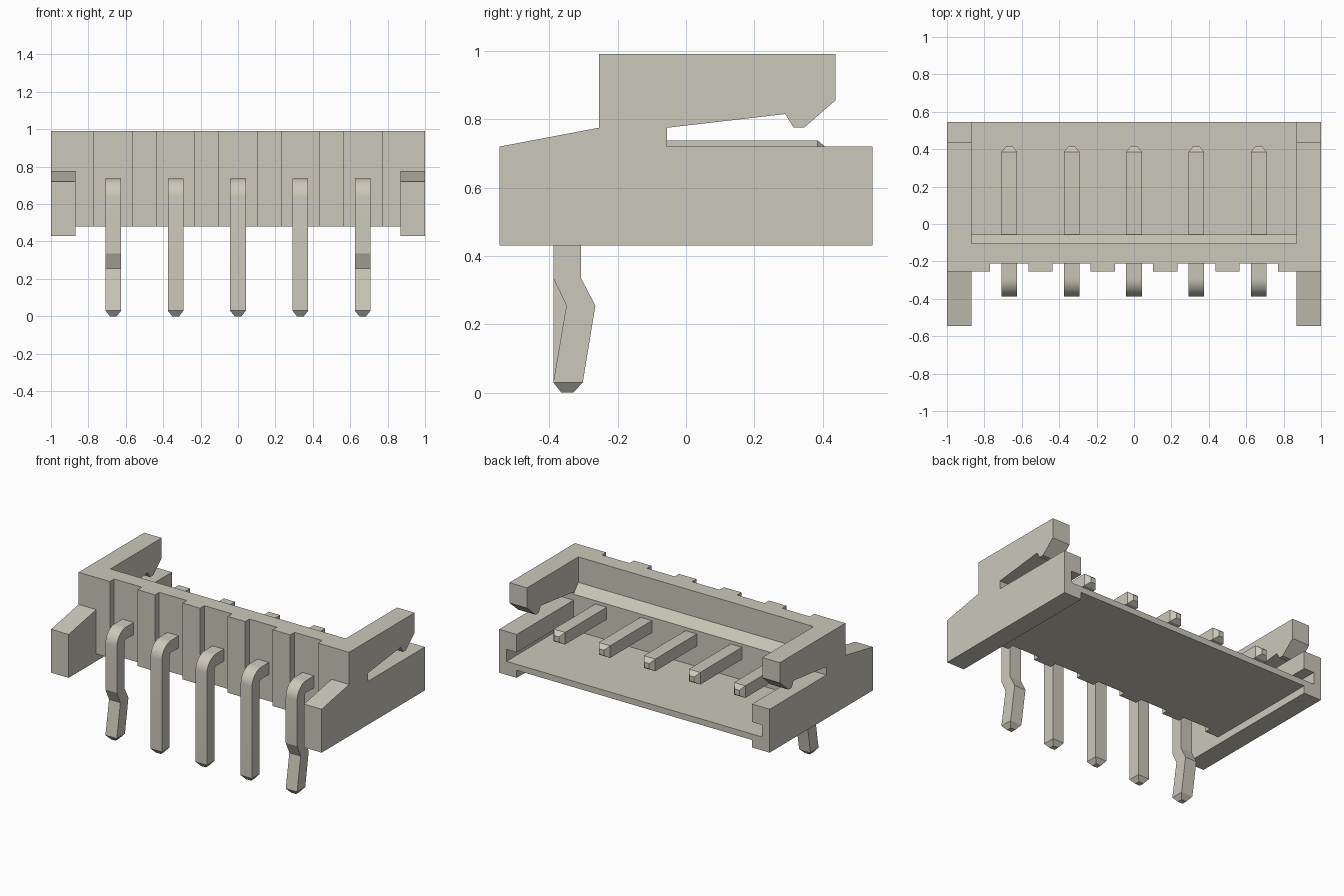
import bpy, bmesh, math

if "Cube" in bpy.data.objects:
    bpy.data.objects.remove(bpy.data.objects["Cube"], do_unlink=True)

# One warm grey plastic for everything
COLOUR = (0.60, 0.58, 0.49, 1)
plastic = bpy.data.materials.new("warm grey")
plastic.diffuse_color = COLOUR
plastic.use_nodes = True
plastic.node_tree.nodes["Principled BSDF"].inputs["Base Color"].default_value = COLOUR


def make_object(name, bm):
    bmesh.ops.recalc_face_normals(bm, faces=bm.faces)
    mesh = bpy.data.meshes.new(name)
    bm.to_mesh(mesh)
    bm.free()
    mesh.materials.append(plastic)
    obj = bpy.data.objects.new(name, mesh)
    bpy.context.collection.objects.link(obj)
    return obj


def extrude_profile(name, profile, x0, x1):
    """Extrude a (y, z) outline from x0 to x1."""
    bm = bmesh.new()
    face = bm.faces.new([bm.verts.new((x0, y, z)) for y, z in profile])
    out = bmesh.ops.extrude_face_region(bm, geom=[face])
    moved = [g for g in out["geom"] if isinstance(g, bmesh.types.BMVert)]
    bmesh.ops.translate(bm, verts=moved, vec=(x1 - x0, 0, 0))
    return make_object(name, bm)


def box(name, x0, x1, y0, y1, z0, z1):
    return extrude_profile(name, [(y0, z0), (y1, z0), (y1, z1), (y0, z1)], x0, x1)


def combine(target, tool, operation):
    """Apply a boolean and discard the tool."""
    tool.hide_render = True
    mod = target.modifiers.new("combine", "BOOLEAN")
    mod.operation, mod.solver, mod.object = operation, "EXACT", tool
    graph = bpy.context.evaluated_depsgraph_get()
    mesh = bpy.data.meshes.new_from_object(target.evaluated_get(graph))
    target.modifiers.clear()
    target.data = mesh
    bpy.data.objects.remove(tool, do_unlink=True)


# Housing: floor and upright wall with a sloped inner ledge
FLOOR_WALL = [(-0.21, 0.48), (0.545, 0.48), (0.545, 0.52), (-0.055, 0.52),
              (-0.055, 0.76), (-0.105, 0.82), (-0.105, 0.99), (-0.21, 0.99)]
housing = extrude_profile("housing", FLOOR_WALL, -0.90, 0.90)

# Side cheeks with a hooked latch arm above a slot
CHEEK = [(-0.545, 0.43), (0.545, 0.43), (0.545, 0.72), (-0.055, 0.72),
         (-0.055, 0.775), (0.29, 0.815), (0.315, 0.775), (0.345, 0.775),
         (0.437, 0.855), (0.437, 0.99), (-0.255, 0.99), (-0.255, 0.775),
         (-0.545, 0.72)]
for x0, x1 in ((-1, -0.87), (0.87, 1)):
    combine(housing, extrude_profile("cheek", CHEEK, x0, x1), "UNION")

# Ribs on the front wall, leaving a channel around each pin
PITCH, CHANNEL = 1 / 3, 0.102
pin_x = [(i - 2) * PITCH for i in range(5)]
edges = [-0.90] + [x + s * CHANNEL for x in pin_x for s in (-1, 1)] + [0.90]
for x0, x1 in zip(edges[::2], edges[1::2]):
    combine(housing, box("rib", x0, x1, -0.255, -0.15, 0.48, 0.99), "UNION")

# Guide groove inside both cheeks, just above the floor
combine(housing, box("groove", -0.945, 0.945, -0.055, 0.65, 0.52, 0.60), "DIFFERENCE")


# Pins: a square section swept through (outer, inner, half width) stations
HALF = 0.042
head = [((0.415, 0.713), (0.415, 0.677), 0.018),
        ((0.385, 0.738), (0.385, 0.657), HALF)]
for i in range(9):
    a = math.pi / 2 * (1 + i / 8)
    c, s = math.cos(a), math.sin(a)
    head.append(((-0.29 + 0.098 * c, 0.64 + 0.098 * s),
                 (-0.29 + 0.017 * c, 0.64 + 0.017 * s), HALF))
kink = [((-0.388, 0.335), (-0.307, 0.335), HALF),
        ((-0.350, 0.255), (-0.265, 0.255), HALF)]


def make_pin(name, x, kinked):
    back = -0.302 if kinked else -0.307
    tail = [((-0.388, 0.03), (back, 0.03), HALF),
            ((-0.364, 0.0), (-0.330, 0.0), 0.018)]
    bm = bmesh.new()
    rings = []
    for outer, inner, w in head + (kink if kinked else []) + tail:
        rings.append([bm.verts.new((x + dx, y, z)) for dx, (y, z) in
                      ((-w, outer), (w, outer), (w, inner), (-w, inner))])
    for a, b in zip(rings, rings[1:]):
        for i in range(4):
            j = (i + 1) % 4
            bm.faces.new((a[i], a[j], b[j], b[i]))
    bm.faces.new(rings[0])
    bm.faces.new(rings[-1])
    return make_object(name, bm)


pins = [make_pin(f"pin_{i + 1}", x, i in (0, 4)) for i, x in enumerate(pin_x)]

# Smooth only the rounded bends of the pins
bpy.ops.object.select_all(action="DESELECT")
for pin in pins:
    pin.select_set(True)
bpy.context.view_layer.objects.active = pins[0]
bpy.ops.object.shade_smooth_by_angle(angle=math.radians(20))
